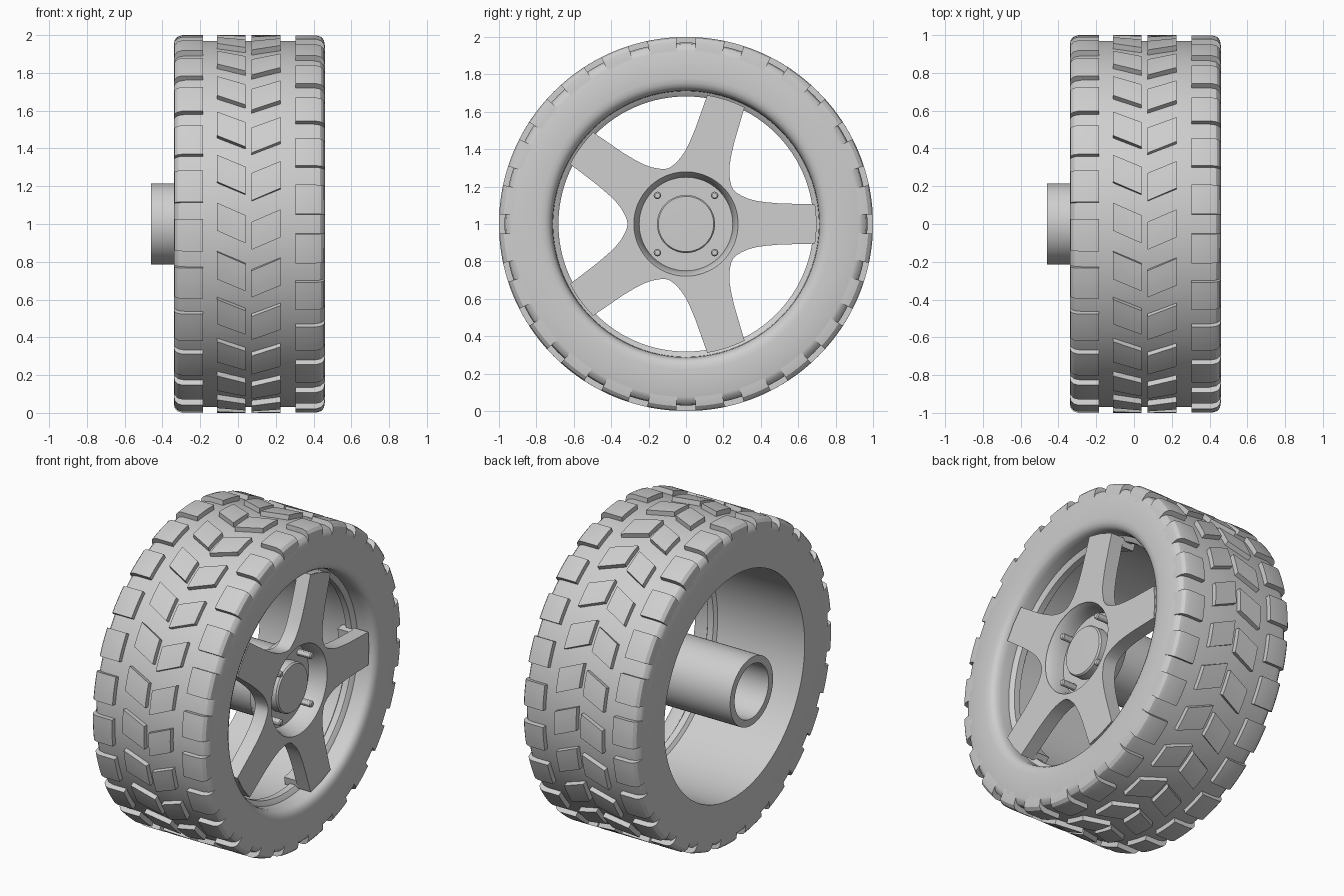
import bpy, bmesh, math
from math import sin, cos, radians, atan2, hypot

if "Cube" in bpy.data.objects:
    bpy.data.objects.remove(bpy.data.objects["Cube"])

grey = bpy.data.materials.new("light grey")
grey.diffuse_color = (0.62, 0.62, 0.62, 1)
grey.use_nodes = True
grey.node_tree.nodes["Principled BSDF"].inputs["Base Color"].default_value = grey.diffuse_color


def pos(x, r, deg):
    """Point around the axle; 0 degrees faces the front, 90 is up."""
    a = radians(deg)
    return (x, -r * cos(a), 1 + r * sin(a))


def finish(bm, name, angle=30):
    bmesh.ops.remove_doubles(bm, verts=bm.verts, dist=1e-5)
    bmesh.ops.recalc_face_normals(bm, faces=bm.faces)
    me = bpy.data.meshes.new(name)
    bm.to_mesh(me)
    bm.free()
    me.materials.append(grey)
    ob = bpy.data.objects.new(name, me)
    bpy.context.collection.objects.link(ob)
    bpy.ops.object.select_all(action='DESELECT')
    ob.select_set(True)
    bpy.context.view_layer.objects.active = ob
    bpy.ops.object.shade_smooth_by_angle(angle=radians(angle))
    return ob


def lathe(name, profile, closed=True, n=120, angle=30):
    """Turn an (x, radius) profile round the axle."""
    bm = bmesh.new()
    rings = [[bm.verts.new(pos(x, r, 360 * i / n)) for i in range(n)]
             if r > 0 else [bm.verts.new(pos(x, 0, 0))] * n for x, r in profile]
    pairs = list(zip(rings, rings[1:]))
    if closed:
        pairs.append((rings[-1], rings[0]))
    for a, b in pairs:
        for i in range(n):
            j = (i + 1) % n
            vs = list(dict.fromkeys((a[i], a[j], b[j], b[i])))
            if len(vs) > 2:
                bm.faces.new(vs)
    return finish(bm, name, angle)


def lug(bm, rows, centre, half, depth, n=4):
    """Curved block; rows are (x, top radius, angle shift)."""
    grid = []
    for x, r, shift in rows:
        angs = [centre + shift + half * (2 * k / n - 1) for k in range(n + 1)]
        grid.append([bm.verts.new(pos(x, r, a)) for a in angs] +
                    [bm.verts.new(pos(x, r - depth, a)) for a in reversed(angs)])
    m = len(grid[0])
    for a, b in zip(grid, grid[1:]):
        for i in range(m):
            j = (i + 1) % m
            bm.faces.new((a[i], a[j], b[j], b[i]))
    for end in (grid[0], grid[-1]):
        for k in range(n):
            bm.faces.new((end[k], end[k + 1], end[m - 2 - k], end[m - 1 - k]))


# tyre carcass
lathe("tyre", [(-.34, .71), (-.34, .925), (-.333, .945), (-.315, .962), (-.28, .97),
               (.40, .97), (.435, .962), (.453, .945), (.46, .925), (.46, .78),
               (.457, .755), (.447, .733), (.43, .72), (.40, .713), (.33, .71)])

# tread blocks: two shoulder rows and two slanted middle rows
shoulder = [(.305, 1), (.415, 1), (.44, .992), (.455, .975), (.46, .945)]
treads = {
    "right_shoulder_tread": ([(x, r, 0) for x, r in shoulder], 7.5, 4.5),
    "left_shoulder_tread": ([(.12 - x, r, 0) for x, r in shoulder], -3.4, 4.9),
    "left_middle_tread": ([(-.11, 1, 2.2), (.04, 1, -1.6)], 0, 4.25),
    "right_middle_tread": ([(.072, 1, -3.6), (.225, 1, .2)], 0, 4.25),
}
for name, (rows, start, half) in treads.items():
    bm = bmesh.new()
    for k in range(24):
        lug(bm, rows, start + 15 * k, half, .04)
    finish(bm, name)

# rim barrel with a small lip behind the spokes
lathe("rim_barrel", [(-.34, .715), (-.34, .703), (.27, .703), (.285, .682),
                     (.325, .682), (.335, .695), (.345, .715)])

# five-spoke plate, star outline with a round hub hole
half_spoke = [(.698, 0), (.69, .105), (.50, .11), (.42, .117), (.37, .125),
              (.33, .136), (.295, .152), (.27, .167)]
sector = [(y, -z) for y, z in half_spoke[:0:-1]] + half_spoke
valley = .312
polar = []
for k in range(5):
    polar += [(hypot(y, z), math.degrees(atan2(z, y)) + 72 * k) for y, z in sector]
    polar.append((valley, 36 + 72 * k))
bm = bmesh.new()
loops = [[bm.verts.new(pos(x, rad or r, 180 - a)) for r, a in polar]
         for x, rad in ((.43, None), (.34, None), (.34, .279), (.43, .279))]
for a, b in zip(loops, loops[1:] + loops[:1]):
    for i in range(len(polar)):
        j = (i + 1) % len(polar)
        bm.faces.new((a[i], a[j], b[j], b[i]))
finish(bm, "spokes")

# spoke ends turned back to the rim
bm = bmesh.new()
for k in range(5):
    lug(bm, [(.25, .698, 0), (.425, .698, 0)], 180 - 72 * k, 8.6, .05)
finish(bm, "spoke_ends")

# hub dish, centre cap and open axle tube
lathe("hub_dish", [(.43, .281), (.415, .273), (.39, .262), (.35, .254), (.32, .25),
                   (.32, 0), (.26, 0), (.26, .25), (.30, .285), (.35, .295),
                   (.42, .295)], n=96)
lathe("centre_cap", [(.31, 0), (.31, .155), (.375, .155), (.385, .148), (.388, 0)],
      closed=False, n=64)
lathe("axle_tube", [(-.46, .17), (-.46, .215), (.29, .215), (.29, .17)], n=64)

# four wheel bolts
bm = bmesh.new()
for sy in (-1, 1):
    for sz in (-1, 1):
        rings = [[bm.verts.new((x, sy * .153 + r * cos(t * math.pi / 6),
                                1 + sz * .153 + r * sin(t * math.pi / 6)))
                  for t in range(12)]
                 for x, r in ((.31, .02), (.408, .02), (.415, .014))]
        for a, b in zip(rings, rings[1:]):
            for i in range(12):
                j = (i + 1) % 12
                bm.faces.new((a[i], a[j], b[j], b[i]))
        bm.faces.new(rings[0])
        bm.faces.new(rings[-1])
finish(bm, "wheel_bolts")
